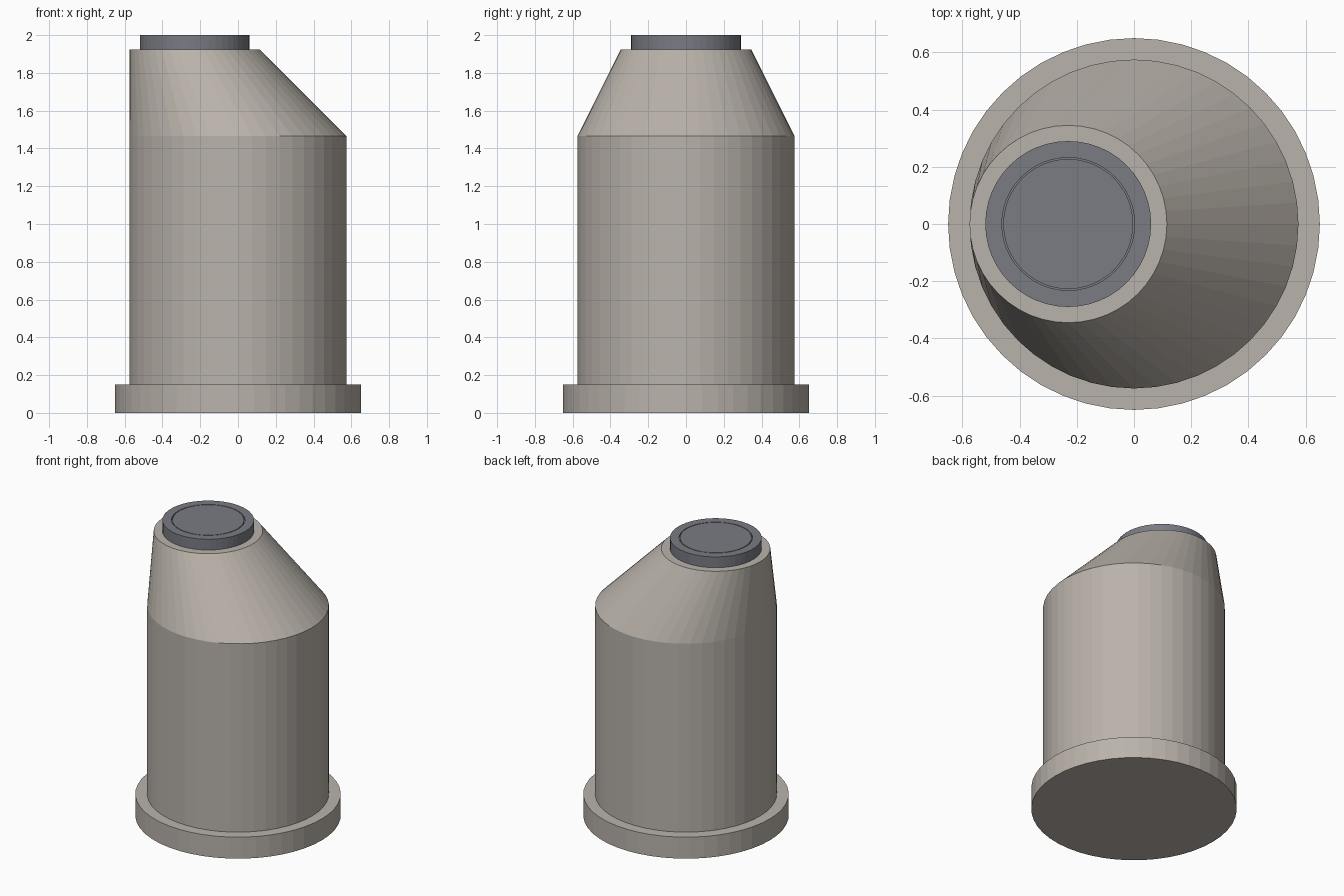
import bpy
import bmesh
from math import cos, sin, tau

SIDES = 48
OFFSET = -0.23  # sideways shift of the neck and cap

cube = bpy.data.objects.get("Cube")
if cube:
    bpy.data.objects.remove(cube, do_unlink=True)


def make_material(name, rgb):
    mat = bpy.data.materials.new(name)
    mat.use_nodes = True
    color = (*rgb, 1)
    mat.diffuse_color = color
    bsdf = next(n for n in mat.node_tree.nodes if n.type == "BSDF_PRINCIPLED")
    bsdf.inputs["Base Color"].default_value = color
    return mat


def loft(name, rings, mat):
    """Closed solid through circles given as (radius, height, x centre)."""
    bm = bmesh.new()
    loops = []
    for radius, z, cx in rings:
        loops.append([bm.verts.new((cx + radius * cos(tau * i / SIDES),
                                    radius * sin(tau * i / SIDES), z))
                      for i in range(SIDES)])
    for low, high in zip(loops, loops[1:]):
        for i in range(SIDES):
            j = (i + 1) % SIDES
            bm.faces.new((low[i], low[j], high[j], high[i]))
    bm.faces.new(loops[0][::-1])
    bm.faces.new(loops[-1])
    bmesh.ops.recalc_face_normals(bm, faces=bm.faces)
    mesh = bpy.data.meshes.new(name)
    bm.to_mesh(mesh)
    bm.free()
    mesh.materials.append(mat)
    obj = bpy.data.objects.new(name, mesh)
    bpy.context.collection.objects.link(obj)
    return obj


beige = make_material("warm beige", (0.49, 0.45, 0.405))
grey = make_material("slate grey", (0.195, 0.2, 0.23))

# Foot flange, straight body and slanted shoulder in one solid
loft("housing", [(0.65, 0, 0), (0.65, 0.15, 0), (0.575, 0.15, 0),
                 (0.575, 1.465, 0), (0.345, 1.925, OFFSET)], beige)

# Cap with a fine groove around its central disc
loft("cap", [(0.29, 1.925, OFFSET), (0.29, 2, OFFSET),
             (0.232, 2, OFFSET), (0.232, 1.99, OFFSET),
             (0.227, 1.99, OFFSET), (0.227, 2, OFFSET)], grey)
